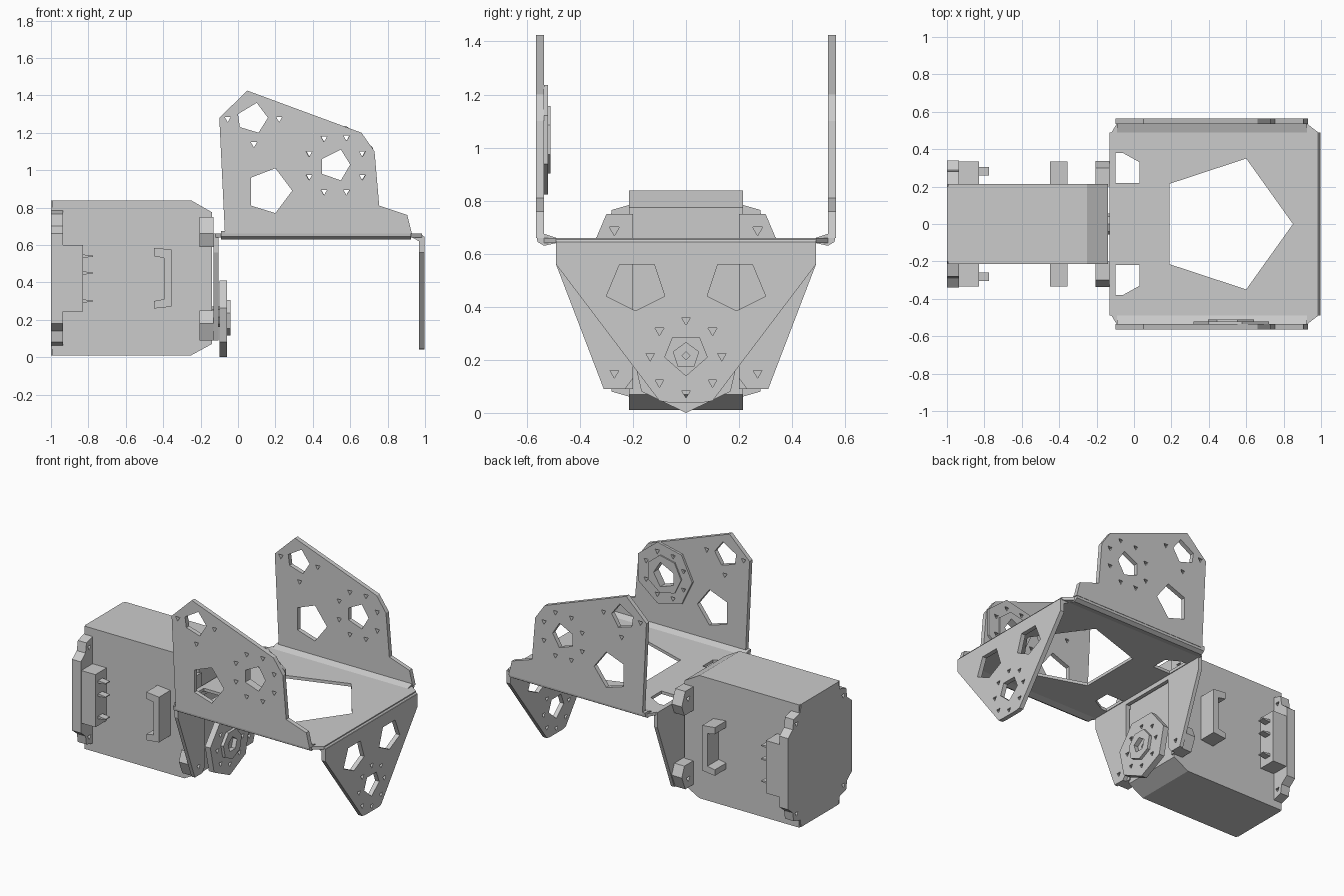
import bpy, bmesh, math
from mathutils import Matrix, Vector

# Plane axes: profile (u, v) -> world, n = thickness direction
AXES = {'XY': ((1, 0, 0), (0, 1, 0), (0, 0, 1)),
        'XZ': ((1, 0, 0), (0, 0, 1), (0, -1, 0)),
        'YZ': ((0, 1, 0), (0, 0, 1), (1, 0, 0))}


def plate(name, plane, lo, hi, outline, holes=()):
    """Flat sheet with cut-outs: filled outline given thickness from lo to hi."""
    cu = bpy.data.curves.new(name + "_profile", 'CURVE')
    cu.dimensions, cu.fill_mode = '2D', 'BOTH'
    cu.extrude = (hi - lo) / 2
    for loop in [outline, *holes]:
        s = cu.splines.new('POLY')
        s.points.add(len(loop) - 1)
        for p, (u, v) in zip(s.points, loop):
            p.co = (u, v, 0, 1)
        s.use_cyclic_u = True
    tmp = bpy.data.objects.new("tmp", cu)
    bpy.context.collection.objects.link(tmp)
    dg = bpy.context.evaluated_depsgraph_get()
    me = bpy.data.meshes.new_from_object(tmp.evaluated_get(dg))
    bpy.data.objects.remove(tmp)
    U, V, N = (Vector(a) for a in AXES[plane])
    pos = Vector(abs(c) for c in N) * ((lo + hi) / 2)
    m = Matrix((U, V, N)).transposed().to_4x4()
    me.transform(Matrix.Translation(pos) @ m)
    bm = bmesh.new()
    bm.from_mesh(me)
    bmesh.ops.remove_doubles(bm, verts=bm.verts, dist=1e-5)
    bmesh.ops.recalc_face_normals(bm, faces=bm.faces)
    bm.to_mesh(me)
    bm.free()
    for p in me.polygons:
        p.use_smooth = False
    me.name = name
    ob = bpy.data.objects.new(name, me)
    bpy.context.collection.objects.link(ob)
    return ob


def ngon(u, v, r, n, start=90):
    return [(u + r * math.cos(math.radians(start + 360 * i / n)),
             v + r * math.sin(math.radians(start + 360 * i / n))) for i in range(n)]


def screws(pts, r=0.019):
    return [ngon(u, v, r, 3, -90) for u, v in pts]


def mirror(pts):
    """Complete a left-right symmetric outline from its +u half."""
    return pts + [(-u, v) for u, v in reversed(pts) if abs(u) > 1e-6]


def flip(loop):
    return [(-u, v) for u, v in loop]


def rect(u0, v0, u1, v1):
    return [(u0, v0), (u1, v0), (u1, v1), (u0, v1)]


# Bracket base with large window and two access slots
slot = [(-0.10, 0.22), (0.03, 0.22), (0.03, 0.33), (-0.06, 0.38), (-0.10, 0.38)]
plate("bracket_base", 'XY', 0.64, 0.66,
      [(-0.12, -0.49), (-0.09, -0.54), (0.92, -0.54), (0.985, -0.49),
       (0.985, 0.49), (0.92, 0.54), (-0.09, 0.54), (-0.12, 0.49)],
      [[(0.19, -0.215), (0.6, -0.35), (0.85, 0), (0.6, 0.35), (0.19, 0.215)],
       slot, [(u, -v) for u, v in slot]])

# Side walls
wall = [(-0.07, 0.66), (-0.1, 1.28), (0.05, 1.425), (0.66, 1.2), (0.73, 1.1),
        (0.755, 0.81), (0.905, 0.76), (0.93, 0.66)]
wall_holes = [[(0.0, 1.3), (0.1, 1.36), (0.16, 1.28), (0.11, 1.2), (0.01, 1.23)],
              [(0.07, 0.96), (0.2, 1.01), (0.29, 0.89), (0.2, 0.77), (0.07, 0.81)],
              [(0.45, 1.06), (0.55, 1.11), (0.6, 1.03), (0.55, 0.945), (0.45, 0.98)]]
ring = [(0.46, 1.17), (0.58, 1.175), (0.665, 1.09), (0.665, 0.965),
        (0.58, 0.885), (0.46, 0.885), (0.38, 0.965), (0.38, 1.09)]
wall_screws = screws(ring + [(-0.055, 1.275), (0.22, 1.275), (0.085, 1.14)])
for side, s in (("front", -1), ("back", 1)):
    lo, hi = sorted((s * 0.535, s * 0.565))
    plate(side + "_wall", 'XZ', lo, hi, wall, wall_holes + wall_screws)
    # Folded edge between wall and base
    plate(side + "_fold", 'YZ', -0.09, 0.925,
          [(s * 0.49, 0.66), (s * 0.535, 0.675), (s * 0.565, 0.675),
           (s * 0.56, 0.645), (s * 0.535, 0.63), (s * 0.49, 0.64)])

# Idler disc on the inside of the front wall
plate("idler_disc", 'XZ', -0.535, -0.52, ngon(0.53, 1.03, 0.212, 7, 77),
      [wall_holes[2]] + screws([(0.53 + (u - 0.53) * 0.98, v) for u, v in ring]))
plate("idler_rim", 'XZ', -0.52, -0.511, ngon(0.525, 1.03, 0.13, 7, 77), [wall_holes[2]])

# End flange folded down at the right
pent = [(0.12, 0.56), (0.25, 0.56), (0.3, 0.44), (0.19, 0.385), (0.08, 0.44)]
bolt_ring = [(0, 0.35), (0.1, 0.31), (0.135, 0.215), (0.1, 0.115),
             (0, 0.075), (-0.1, 0.115), (-0.135, 0.215), (-0.1, 0.31)]
plate("end_flange", 'YZ', 0.968, 0.998,
      mirror([(0.49, 0.645), (0.49, 0.56), (0.1, 0.045), (0.07, 0.04)]),
      [pent, flip(pent),
       [(-0.05, 0.285), (0.05, 0.285), (0.08, 0.21), (0, 0.14), (-0.08, 0.21)]]
      + screws(bolt_ring))
plate("end_fold", 'XZ', -0.49, 0.49,
      [(0.93, 0.64), (0.93, 0.66), (0.98, 0.658), (0.998, 0.64), (0.998, 0.62), (0.968, 0.62)])

# Motor mount flange: two legs either side of an open centre
ear_pts = [(0.27, 0.15), (0.27, 0.69), (-0.27, 0.15), (-0.27, 0.69)]
plate("mount_flange", 'YZ', -0.13, -0.105,
      mirror([(0.2, 0.61), (0.2, 0.13), (0.23, 0.09), (0.31, 0.09), (0.49, 0.56), (0.49, 0.66)]),
      screws([(0.27, 0.15), (-0.27, 0.15)]))

# Motor body
plate("motor_body", 'XZ', -0.215, 0.215,
      [(-0.995, 0.01), (-0.25, 0.01), (-0.14, 0.07), (-0.14, 0.775), (-0.25, 0.838), (-0.995, 0.838)])
plate("motor_end_plate", 'YZ', -1.0, -0.935,
      mirror([(0.2, 0.01), (0.21, 0.06), (0.28, 0.08), (0.29, 0.14), (0.34, 0.18),
              (0.34, 0.66), (0.29, 0.70), (0.28, 0.765), (0.21, 0.785), (0.2, 0.838)]),
      screws([(0.25, 0.12), (0.25, 0.725), (-0.25, 0.12), (-0.25, 0.725)]))

for side, s in (("front", -1), ("back", 1)):
    # Screw ears at the output end
    for level, k in (("lower", -1), ("upper", 1)):
        z = lambda d: 0.42 + k * d
        plate(f"{side}_{level}_ear", 'YZ', -0.205, -0.13,
              [(s * 0.2, z(0.33)), (s * 0.3, z(0.33)), (s * 0.338, z(0.24)),
               (s * 0.31, z(0.17)), (s * 0.2, z(0.17))],
              screws([(s * 0.27, z(0.27))], 0.022))
    lo, hi = sorted((s * 0.21, s * 0.335))
    # Cable guide
    plate(side + "_cable_guide", 'XZ', lo, hi,
          [(-0.45, 0.26), (-0.355, 0.27), (-0.355, 0.575), (-0.45, 0.585),
           (-0.45, 0.54), (-0.395, 0.53), (-0.395, 0.31), (-0.45, 0.3)])
    # Connector block with pins
    plate(side + "_connector", 'XZ', lo, hi, rect(-0.99, 0.245, -0.83, 0.6))
    for i, h in enumerate((0.3, 0.45, 0.54)):
        plate(f"{side}_pin_{i + 1}", 'XZ', *sorted((s * 0.26, s * 0.305)),
              [(-0.84, h - 0.01), (-0.775, h - 0.003), (-0.775, h + 0.003), (-0.84, h + 0.01)])

# Output horn with hub
plate("output_horn", 'YZ', -0.1, -0.06, ngon(0, 0.215, 0.215, 7, -90),
      [ngon(0, 0.215, 0.05, 5)] + screws(bolt_ring))
plate("horn_rim", 'YZ', -0.06, -0.04, ngon(0, 0.215, 0.1, 7, -90), [ngon(0, 0.215, 0.05, 5)])
plate("output_shaft", 'YZ', -0.14, -0.07, ngon(0, 0.215, 0.055, 8), [ngon(0, 0.215, 0.015, 4)])
